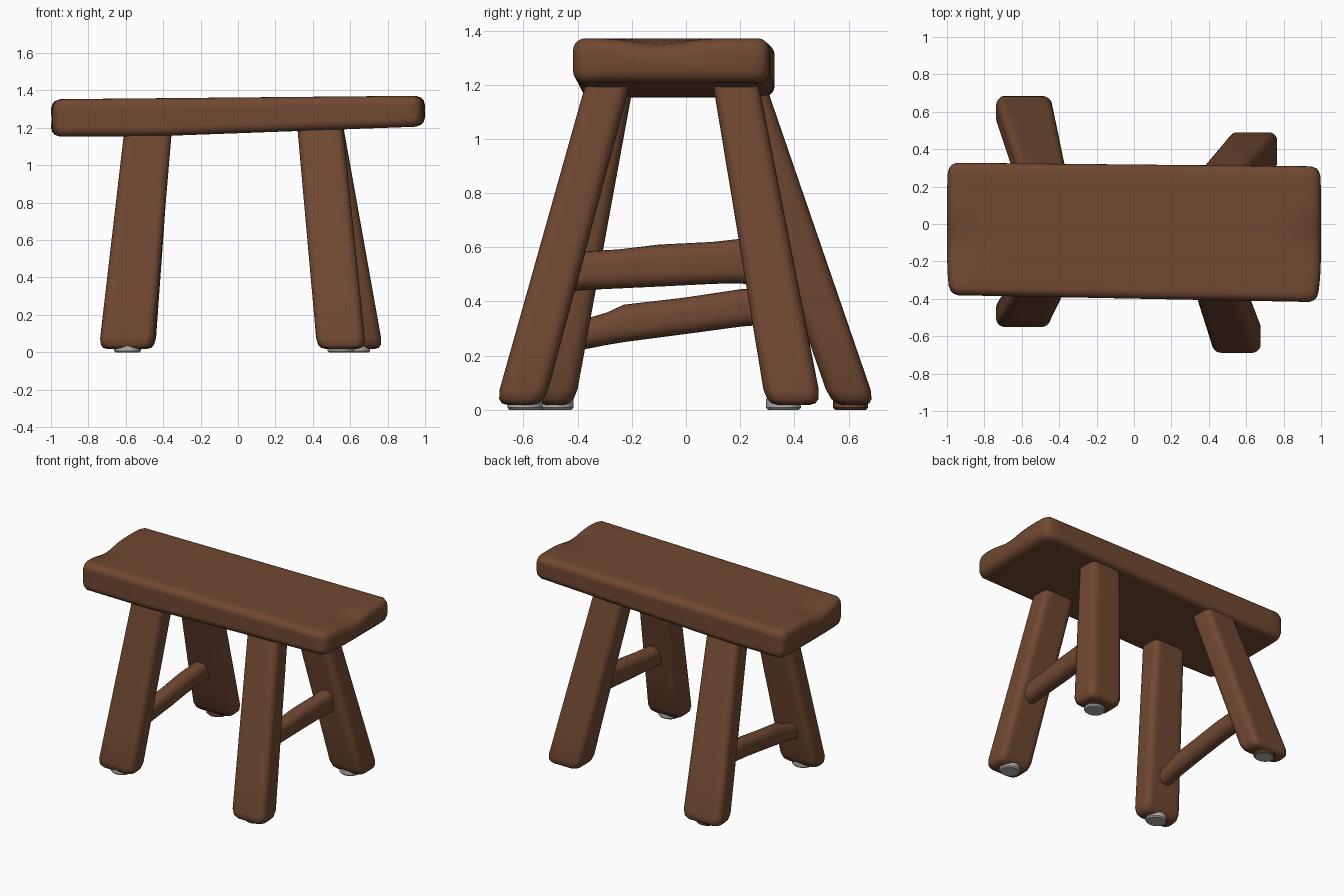
import bpy, bmesh, math

if "Cube" in bpy.data.objects:
    bpy.data.objects.remove(bpy.data.objects["Cube"])


def material(name, rgb):
    m = bpy.data.materials.new(name)
    m.diffuse_color = (*rgb, 1)
    m.use_nodes = True
    m.node_tree.nodes["Principled BSDF"].inputs["Base Color"].default_value = m.diffuse_color
    return m


BROWN = material("brown wood", (0.165, 0.066, 0.032))
GREY = material("grey pad", (0.45, 0.44, 0.43))


def rounded_rect(a0, a1, b0, b1, r, arc=5, straight=8):
    """Points around a rounded rectangle, with extra points on the straight sides."""
    r = min(r, (a1 - a0) * 0.48, (b1 - b0) * 0.48)
    corners = [(a1 - r, b1 - r), (a0 + r, b1 - r), (a0 + r, b0 + r), (a1 - r, b0 + r)]
    pts = []
    for i, (ca, cb) in enumerate(corners):
        for k in range(arc + 1):
            t = math.pi / 2 * (i + k / arc)
            pts.append((ca + r * math.cos(t), cb + r * math.sin(t)))
        na, nb = corners[(i + 1) % 4]
        t = math.pi / 2 * (i + 1)
        end = (na + r * math.cos(t), nb + r * math.sin(t))
        pa, pb = pts[-1]
        for k in range(1, straight):
            f = k / straight
            pts.append((pa + (end[0] - pa) * f, pb + (end[1] - pb) * f))
    return pts


def loft(name, rings, mat, angle=50):
    """Skin a list of equal-length point rings and cap both ends."""
    bm = bmesh.new()
    loops = [[bm.verts.new(p) for p in ring] for ring in rings]
    n = len(loops[0])
    for lo, hi in zip(loops, loops[1:]):
        for i in range(n):
            bm.faces.new((lo[i], lo[(i + 1) % n], hi[(i + 1) % n], hi[i]))
    bm.faces.new(loops[0])
    bm.faces.new(loops[-1])
    bmesh.ops.recalc_face_normals(bm, faces=bm.faces)
    me = bpy.data.meshes.new(name)
    bm.to_mesh(me)
    bm.free()
    ob = bpy.data.objects.new(name, me)
    bpy.context.collection.objects.link(ob)
    me.materials.append(mat)
    bpy.ops.object.select_all(action='DESELECT')
    ob.select_set(True)
    bpy.context.view_layer.objects.active = ob
    bpy.ops.object.shade_smooth_by_angle(angle=math.radians(angle))
    return ob


def lerp(a, b, t):
    return a + (b - a) * t


# Seat: thick plank, thinner at the right end, with a shallow worn dip at both ends
def seat_ring(x, inset):
    t = (x + 1) / 2
    y0, y1 = lerp(-0.38, -0.418, t), lerp(0.328, 0.308, t)
    z0 = 1.153 + 0.055 * max(0.0, (x + 0.5) / 1.5)
    z1 = lerp(1.353, 1.372, t)
    ring = []
    for y, z in rounded_rect(y0 + inset, y1 - inset, z0 + inset, z1 - inset, 0.045, straight=16):
        if z > (z0 + z1) / 2:
            z -= 0.03 * math.exp(-((y + 0.1) / 0.12) ** 2) * max(0.0, (abs(x) - 0.8) / 0.2)
        # ends bow slightly around the corners
        ring.append((x - 0.02 * math.copysign(1, x) * max(0, abs(x) - 0.9) * 10 * (abs(y) / 0.4) ** 4, y, z))
    return ring


end = [(1.0, 0.05), (0.993, 0.025), (0.98, 0.01), (0.95, 0.0), (0.88, 0.0), (0.8, 0.0)]
stations = [(-x, i) for x, i in end] + [(k / 10, 0.0) for k in range(-6, 7, 2)] + end[::-1]
loft("seat", [seat_ring(x, i) for x, i in stations], BROWN)


# Legs: splayed posts given by foot bounds and top bounds (x0, x1, y0, y1)
def leg(name, foot, top):
    rings = []
    for z, inset in [(0.018, 0.045), (0.024, 0.022), (0.04, 0.008), (0.075, 0.0),
                     (0.3, 0.0), (0.6, 0.0), (0.9, 0.0), (1.24, 0.0)]:
        t = (z - 0.05) / 1.12
        a0, a1, b0, b1 = (lerp(f, p, t) for f, p in zip(foot, top))
        rings.append([(x, y, z) for x, y in
                      rounded_rect(a0 + inset, a1 - inset, b0 + inset, b1 - inset, 0.045)])
    loft(name, rings, BROWN)


leg("front_left_leg", (-0.74, -0.45, -0.555, -0.405), (-0.61, -0.355, -0.36, -0.20))
leg("front_right_leg", (0.42, 0.68, -0.695, -0.515), (0.32, 0.565, -0.38, -0.215))
leg("back_right_leg", (0.51, 0.77, 0.29, 0.495), (0.325, 0.57, 0.105, 0.275))
leg("back_left_leg", (-0.74, -0.44, 0.525, 0.69), (-0.61, -0.36, 0.135, 0.305))


# Foot pads: small grey discs under each leg
def pad(name, x, y):
    rings = [[(x + r * math.cos(k * math.pi / 8), y + 0.9 * r * math.sin(k * math.pi / 8), z)
              for k in range(16)] for r, z in [(0.064, 0.0), (0.072, 0.008), (0.072, 0.04)]]
    return loft(name, rings, GREY, 30)


pad("front_left_pad", -0.59, -0.48)
pad("front_right_pad", 0.55, -0.595)
pad("back_right_pad", 0.635, 0.36)
back_pad = pad("back_left_pad", -0.59, 0.607)
# this pad is brown around its side, grey only underneath
back_pad.data.materials.append(BROWN)
for p in back_pad.data.polygons:
    p.material_index = 0 if p.normal.z < -0.9 else 1


# Rungs: rounded bars joining front and back legs, given as (y, x, bottom, top)
def rung(name, path):
    loft(name, [[(px, y, pz) for px, pz in rounded_rect(x - 0.055, x + 0.055, z0, z1, 0.05, straight=2)]
                for y, x, z0, z1 in path], BROWN)


rung("right_rung", [(-0.48, 0.53, 0.43, 0.60), (-0.38, 0.53, 0.442, 0.585), (-0.25, 0.535, 0.448, 0.592),
                    (-0.1, 0.54, 0.455, 0.61), (0.1, 0.55, 0.465, 0.62), (0.19, 0.555, 0.467, 0.63),
                    (0.28, 0.56, 0.46, 0.64)])
rung("left_rung", [(-0.46, -0.58, 0.21, 0.34), (-0.35, -0.58, 0.228, 0.342), (-0.29, -0.58, 0.24, 0.36),
                   (-0.23, -0.58, 0.25, 0.388), (0.0, -0.575, 0.28, 0.415), (0.2, -0.575, 0.307, 0.445),
                   (0.36, -0.575, 0.32, 0.455), (0.48, -0.575, 0.32, 0.46)])
